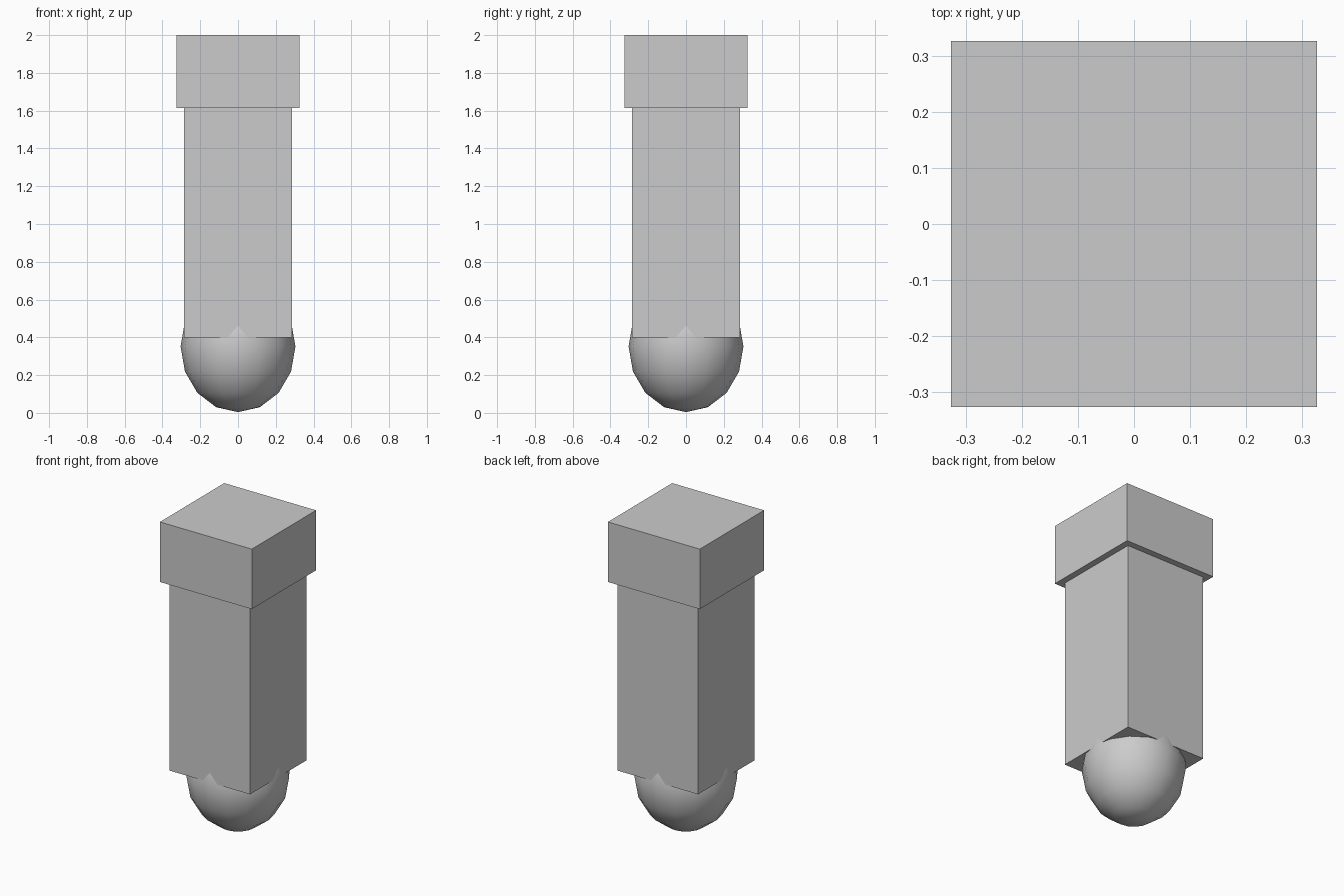
import bpy

# Remove the default cube
default = bpy.data.objects.get("Cube")
if default:
    bpy.data.objects.remove(default, do_unlink=True)

# Single plain grey material
grey = bpy.data.materials.new("light_grey")
grey.use_nodes = True
COLOUR = (0.6, 0.6, 0.6, 1)
grey.diffuse_color = COLOUR
grey.node_tree.nodes["Principled BSDF"].inputs["Base Color"].default_value = COLOUR


def finish(name, scale):
    """Name, size and colour the newest primitive."""
    obj = bpy.context.object
    obj.name = name
    obj.scale = scale
    bpy.ops.object.transform_apply(location=False, rotation=False, scale=True)
    obj.data.materials.append(grey)
    return obj


def block(name, width, bottom, top):
    """Square block centred on the vertical axis."""
    bpy.ops.mesh.primitive_cube_add(size=1, location=(0, 0, (bottom + top) / 2))
    return finish(name, (width, width, top - bottom))


# Square shaft and wider head block
block("shaft", 0.57, 0.4, 1.615)
block("head_block", 0.652, 1.615, 2)

# Rounded tip, its upper half sunk into the shaft
bpy.ops.mesh.primitive_uv_sphere_add(segments=16, ring_count=8, radius=1, location=(0, 0, 0.352))
finish("rounded_tip", (0.304, 0.304, 0.348))
bpy.ops.object.shade_smooth()
